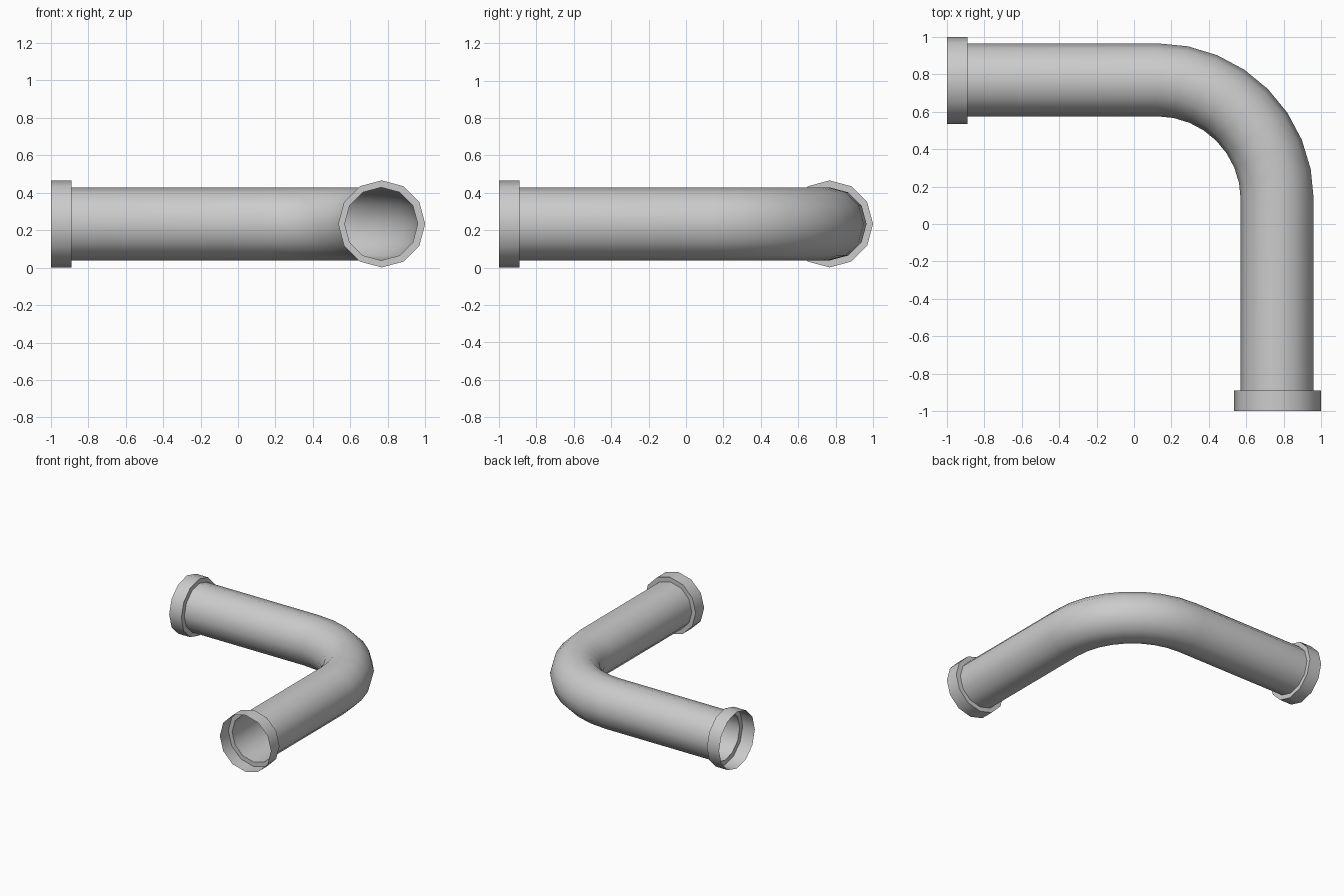
import bpy, bmesh, math
from mathutils import Vector

if "Cube" in bpy.data.objects:
    bpy.data.objects.remove(bpy.data.objects["Cube"])

SIDES = 12
PIPE_R, COLLAR_R = 0.195, 0.2325
ZC = 0.2335
UP = Vector((0, 0, 1))


def sweep(name, rings):
    """Open tube skinned through rings of (centre, direction, radius)."""
    bm = bmesh.new()
    loops = []
    for centre, d, r in rings:
        c, side = Vector(centre), Vector(d).cross(UP)
        loops.append([bm.verts.new(c + r * (math.cos(a) * side + math.sin(a) * UP))
                      for a in (2 * math.pi * k / SIDES for k in range(SIDES))])
    for a, b in zip(loops, loops[1:]):
        for j in range(SIDES):
            k = (j + 1) % SIDES
            bm.faces.new((b[j], b[k], a[k], a[j]))
    mesh = bpy.data.meshes.new(name)
    bm.to_mesh(mesh)
    bm.free()
    obj = bpy.data.objects.new(name, mesh)
    bpy.context.collection.objects.link(obj)
    bpy.ops.object.select_all(action='DESELECT')
    obj.select_set(True)
    bpy.context.view_layer.objects.active = obj
    bpy.ops.object.shade_smooth_by_angle(angle=math.radians(40))
    return obj


# Bent pipe: straight run, 90 degree bend in 8 steps, straight run
BX, BY, BEND_R, STEPS = 0.125, 0.13, 0.64, 8
path = [((-0.89, BY + BEND_R, ZC), (1, 0, 0), PIPE_R)]
for i in range(STEPS + 1):
    t = math.pi / 2 * i / STEPS
    s, c = math.sin(t), math.cos(t)
    path.append(((BX + BEND_R * s, BY + BEND_R * c, ZC), (c, -s, 0), PIPE_R))
path.append(((BX + BEND_R, -0.89, ZC), (0, -1, 0), PIPE_R))
sweep("bent_pipe", path)


# Open collars with a stepped shoulder meeting the pipe
def collar(name, end, shoulder, pipe_end, d):
    sweep(name, [(end, d, COLLAR_R), (shoulder, d, COLLAR_R), (pipe_end, d, PIPE_R)])


CC = 0.7675
collar("left_collar", (-1, CC, ZC), (-0.89, CC, ZC), (-0.89, BY + BEND_R, ZC), (1, 0, 0))
collar("front_collar", (CC, -1, ZC), (CC, -0.89, ZC), (BX + BEND_R, -0.89, ZC), (0, 1, 0))
